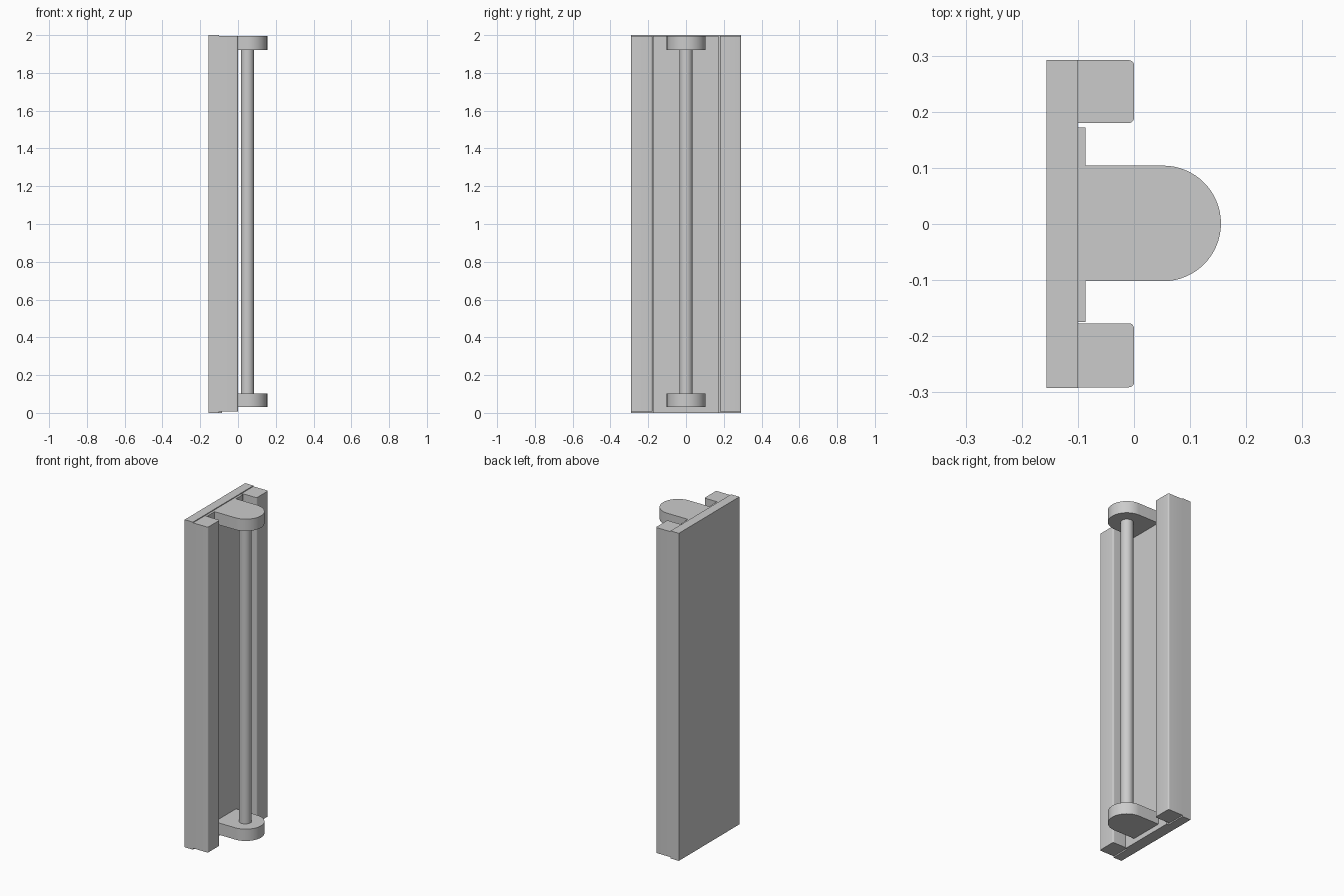
import bpy, bmesh
from math import sin, cos, pi

if "Cube" in bpy.data.objects:
    bpy.data.objects.remove(bpy.data.objects["Cube"])


def extrude_profile(name, pts, z0, z1):
    """Closed XY outline (counter-clockwise) extruded from z0 to z1."""
    bm = bmesh.new()
    face = bm.faces.new([bm.verts.new((x, y, z0)) for x, y in pts])
    res = bmesh.ops.extrude_face_region(bm, geom=[face])
    top = [v for v in res["geom"] if isinstance(v, bmesh.types.BMVert)]
    bmesh.ops.translate(bm, verts=top, vec=(0, 0, z1 - z0))
    bmesh.ops.recalc_face_normals(bm, faces=bm.faces)
    mesh = bpy.data.meshes.new(name)
    bm.to_mesh(mesh)
    bm.free()
    ob = bpy.data.objects.new(name, mesh)
    bpy.context.collection.objects.link(ob)
    bpy.ops.object.select_all(action='DESELECT')
    ob.select_set(True)
    bpy.context.view_layer.objects.active = ob
    bpy.ops.object.shade_smooth_by_angle(angle=pi / 6)
    return ob


def arc(cx, cy, r, a0, a1, n):
    return [(cx + r * cos(a0 + (a1 - a0) * i / n),
             cy + r * sin(a0 + (a1 - a0) * i / n)) for i in range(n + 1)]


def rect(x0, x1, y0, y1):
    return [(x0, y0), (x1, y0), (x1, y1), (x0, y1)]


# Back board and raised inner panel
extrude_profile("back_board", rect(-0.156, -0.1, -0.292, 0.292), 0, 2)
extrude_profile("inner_panel", rect(-0.1, -0.086, -0.175, 0.172), 0, 1.995)

# Side rails with rounded front edges
R = 0.009
for name, y0, y1 in (("rail_left", -0.291, -0.177), ("rail_right", 0.18, 0.292)):
    outline = ([(-0.1, y0)] + arc(-R, y0 + R, R, -pi / 2, 0, 5)
               + arc(-R, y1 - R, R, 0, pi / 2, 5) + [(-0.1, y1)])
    extrude_profile(name, outline, 0.008, 1.995)

# Rounded end brackets
for name, z0, z1 in (("bracket_bottom", 0.03, 0.102), ("bracket_top", 1.922, 1.995)):
    outline = ([(-0.086, -0.102)] + arc(0.052, 0.001, 0.103, -pi / 2, pi / 2, 32)
               + [(-0.086, 0.104)])
    extrude_profile(name, outline, z0, z1)

# Vertical grab bar
extrude_profile("handle_bar", arc(0.05, 0.0, 0.035, 0, 2 * pi, 48)[:-1], 0.102, 1.922)
